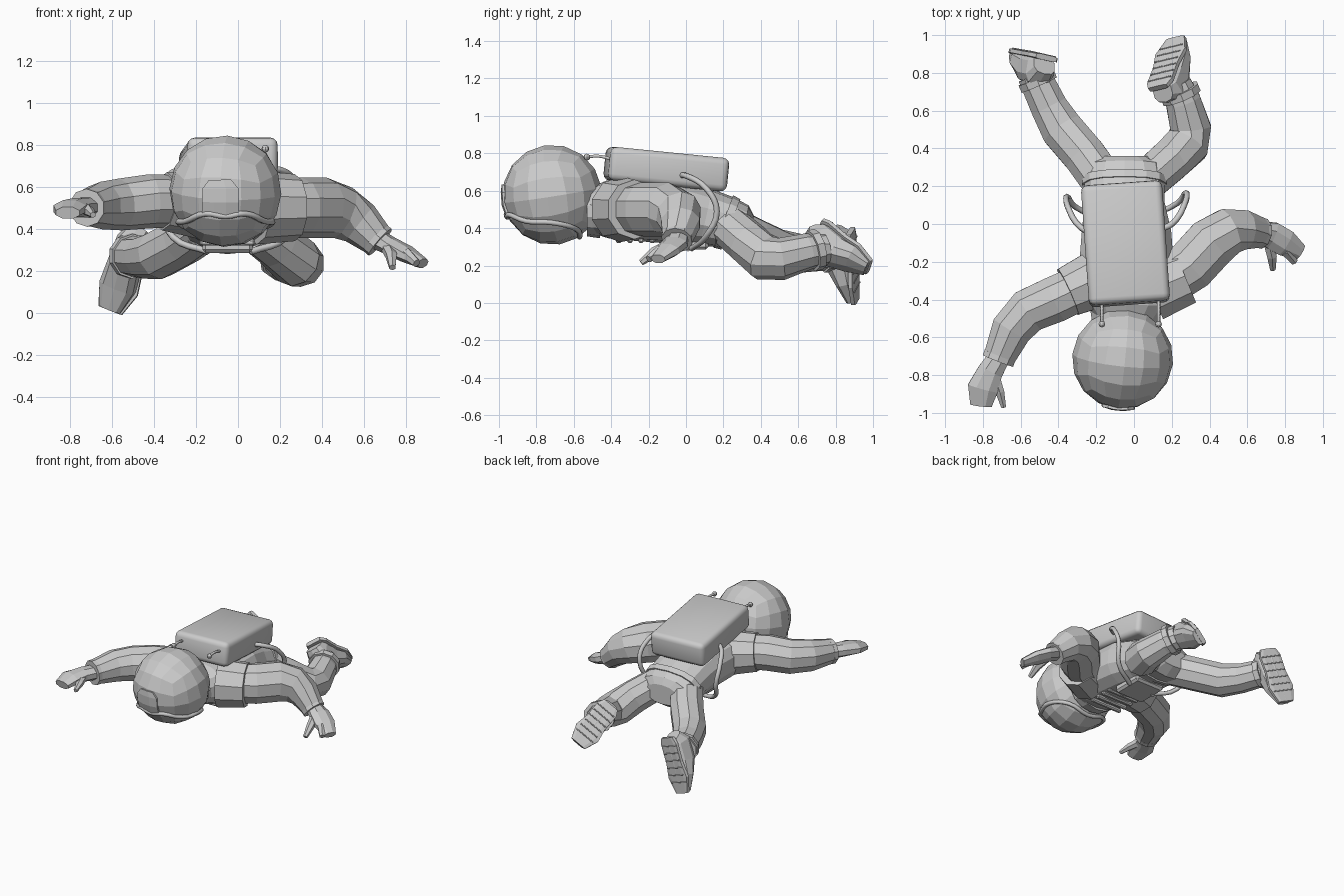
import bpy, bmesh, math
from mathutils import Vector as V

if "Cube" in bpy.data.objects:
    bpy.data.objects.remove(bpy.data.objects["Cube"])


def make_object(name, bm):
    bmesh.ops.recalc_face_normals(bm, faces=bm.faces)
    me = bpy.data.meshes.new(name)
    bm.to_mesh(me)
    bm.free()
    ob = bpy.data.objects.new(name, me)
    bpy.context.collection.objects.link(ob)
    return ob


def loft(name, stations, up=(0, 0, 1), sides=10, power=1.0):
    """Skin rings along a path; a station is (x, y, z, half_width[, half_height])."""
    bm = bmesh.new()
    pts = [V(s[:3]) for s in stations]
    rings = []
    for i, s in enumerate(stations):
        t = (pts[min(i + 1, len(pts) - 1)] - pts[max(i - 1, 0)]).normalized()
        side = t.cross(V(up)).normalized()
        top = side.cross(t)
        ring = []
        for k in range(sides):
            a = 2 * math.pi * (k + 0.5) / sides
            c, d = math.cos(a), math.sin(a)
            c = math.copysign(abs(c) ** power, c)
            d = math.copysign(abs(d) ** power, d)
            ring.append(bm.verts.new(pts[i] + side * c * s[3] * 1.03 + top * d * s[-1] * 1.03))
        rings.append(ring)
    for a, b in zip(rings, rings[1:]):
        for k in range(sides):
            j = (k + 1) % sides
            bm.faces.new((a[k], a[j], b[j], b[k]))
    bm.faces.new(rings[0])
    bm.faces.new(rings[-1])
    return make_object(name, bm)


def cuff(name, p, d, r, length=0.03):
    p, d = V(p), V(d).normalized() * length / 2
    return loft(name, [(*(p - d), r), (*(p + d), r)])


def hose(name, pts, r, cyclic=False):
    cu = bpy.data.curves.new(name, 'CURVE')
    cu.dimensions = '3D'
    cu.bevel_depth, cu.bevel_resolution, cu.resolution_u = r, 1, 4
    cu.use_fill_caps = True
    sp = cu.splines.new('BEZIER')
    sp.bezier_points.add(len(pts) - 1)
    for b, p in zip(sp.bezier_points, pts):
        b.co = p
        b.handle_left_type = b.handle_right_type = 'AUTO'
    sp.use_cyclic_u = cyclic
    ob = bpy.data.objects.new(name, cu)
    bpy.context.collection.objects.link(ob)


def box(name, loc, size, rot=(0, 0, 0), bevel=0.03, segments=3):
    bm = bmesh.new()
    bmesh.ops.create_cube(bm, size=1)
    bmesh.ops.scale(bm, vec=size, verts=bm.verts)
    bmesh.ops.bevel(bm, geom=bm.edges[:], offset=bevel, segments=segments, profile=0.5, affect='EDGES')
    ob = make_object(name, bm)
    ob.location, ob.rotation_euler = loc, rot
    return ob


# Helmet: faceted quad sphere
HEAD, R = V((-0.06, -0.715, 0.578)), 0.268
bm = bmesh.new()
bmesh.ops.create_cube(bm, size=2)
bmesh.ops.subdivide_edges(bm, edges=bm.edges[:], cuts=3, use_grid_fill=True)
for v in bm.verts:
    v.co = V([math.tan(c * math.pi / 4) for c in v.co]).normalized() * R
helmet = make_object("helmet", bm)
helmet.location, helmet.rotation_euler = HEAD, (0.15, 0.05, -0.1)

# Visor rim and forehead tab
half = [(0.36, -0.9, -0.42), (0.75, -0.55, -0.58), (0.87, 0, -0.58), (0.6, 0.5, -0.72)]
rim = [(0, -0.9, -0.45)] + half + [(0, 0.55, -0.85)] + [(-x, y, z) for x, y, z in reversed(half)]
hose("visor_rim", [HEAD + V(p).normalized() * R for p in rim], 0.015, True)
bm = bmesh.new()
rows = []
for e, w in ((-0.45, 0.34), (-0.2, 0.34), (0.05, 0.33), (0.2, 0.2)):
    rows.append([bm.verts.new(HEAD + V((w * s - 0.1, -math.cos(e), math.sin(e))).normalized() * (R + 0.008))
                 for s in (-1, -0.33, 0.33, 1)])
for a, b in zip(rows, rows[1:]):
    for k in range(3):
        bm.faces.new((a[k], a[k + 1], b[k + 1], b[k]))
tab = make_object("forehead_tab", bm)
tab.modifiers.new("thick", 'SOLIDIFY').thickness = 0.02

# Torso, neck ring, belt
loft("torso", [(-0.05, -0.50, 0.49, 0.16, 0.12), (-0.04, -0.42, 0.50, 0.22, 0.15),
               (-0.04, -0.25, 0.50, 0.25, 0.165), (-0.04, -0.05, 0.49, 0.235, 0.17),
               (-0.05, 0.10, 0.46, 0.21, 0.15), (-0.05, 0.22, 0.43, 0.21, 0.135),
               (-0.05, 0.31, 0.40, 0.19, 0.12), (-0.05, 0.36, 0.40, 0.12, 0.07)], sides=14, power=0.8)
loft("neck_ring", [(-0.05, -0.53, 0.49, 0.17, 0.13), (-0.05, -0.46, 0.49, 0.18, 0.14)], sides=14)
loft("belt", [(-0.05, 0.20, 0.435, 0.22, 0.145), (-0.05, 0.24, 0.42, 0.22, 0.14)], sides=14, power=0.8)
box("chest_unit", (-0.05, 0.0, 0.325), (0.24, 0.24, 0.08), bevel=0.015, segments=1)
for i in range(4):
    box("chest_rib", (-0.05, -0.36 + i * 0.06, 0.335), (0.26, 0.03, 0.03), bevel=0.008, segments=1)

# Backpack
pack = box("backpack", (-0.045, -0.105, 0.715), (0.43, 0.64, 0.18), (-0.1, 0, 0.07), 0.035)
bpy.context.view_layer.objects.active = pack
pack.select_set(True)
bpy.ops.object.shade_smooth_by_angle()

# Side hoses and the small nozzles at the top of the pack
path = [(0.13, -0.03, 0.68), (0.2, 0.0, 0.68), (0.27, 0.11, 0.61), (0.275, 0.165, 0.49),
        (0.23, 0.11, 0.36), (0.06, 0.03, 0.29)]
for s, n in ((1, "a"), (-1, "b")):
    hose("side_hose_" + n, [(p[0] if s > 0 else -0.08 - p[0], p[1] - (0.02 if s < 0 else 0), p[2])
                            for p in path], 0.016)
    x = -0.02 + s * 0.15
    hose("nozzle_" + n, [(x, -0.40, 0.77), (x, -0.47, 0.785), (x, -0.53, 0.78)], 0.009)
    bm = bmesh.new()
    bmesh.ops.create_uvsphere(bm, u_segments=8, v_segments=6, radius=0.018)
    make_object("nozzle_tip_" + n, bm).location = (x, -0.53, 0.78)

# Arms with shoulder sleeves
loft("shoulder_sleeve_a", [(0.09, -0.35, 0.5, 0.17), (0.27, -0.275, 0.5, 0.155)])
loft("arm_a", [(0.18, -0.30, 0.5, 0.135), (0.30, -0.22, 0.5, 0.14), (0.41, -0.10, 0.5, 0.14),
               (0.50, -0.04, 0.475, 0.125), (0.58, -0.03, 0.425, 0.105), (0.665, -0.045, 0.345, 0.08)])
loft("shoulder_sleeve_b", [(-0.15, -0.27, 0.51, 0.16), (-0.35, -0.36, 0.53, 0.135)])
loft("arm_b", [(-0.25, -0.32, 0.53, 0.12), (-0.42, -0.40, 0.53, 0.125), (-0.56, -0.46, 0.515, 0.12),
               (-0.65, -0.56, 0.51, 0.11), (-0.715, -0.71, 0.50, 0.085)])
cuff("wrist_cuff_a", (0.665, -0.047, 0.345), (0.75, -0.15, -0.65), 0.082)
cuff("wrist_cuff_b", (-0.715, -0.71, 0.5), (-0.35, -0.9, -0.05), 0.088)

# Gloves: palm with curled fingers, thumb, one loose finger
loft("glove_a", [(0.66, -0.04, 0.35, 0.055, 0.05), (0.73, -0.06, 0.315, 0.075, 0.042),
                 (0.80, -0.10, 0.28, 0.075, 0.04), (0.88, -0.15, 0.235, 0.045, 0.025)], sides=8)
loft("thumb_a", [(0.71, -0.09, 0.31, 0.03), (0.73, -0.17, 0.27, 0.028), (0.735, -0.24, 0.215, 0.016)], sides=6)
loft("finger_a", [(0.80, -0.14, 0.28, 0.03), (0.85, -0.20, 0.235, 0.02)], sides=6)
loft("glove_b", [(-0.71, -0.70, 0.50, 0.06, 0.05), (-0.76, -0.78, 0.50, 0.07, 0.048),
                 (-0.80, -0.87, 0.495, 0.085, 0.042), (-0.81, -0.96, 0.475, 0.06, 0.03)], sides=8)
loft("thumb_b", [(-0.74, -0.80, 0.50, 0.03), (-0.71, -0.89, 0.485, 0.026), (-0.69, -0.97, 0.465, 0.014)], sides=6)

# Legs
loft("leg_a", [(0.06, 0.22, 0.42, 0.11), (0.19, 0.335, 0.32, 0.115), (0.28, 0.42, 0.24, 0.12),
               (0.30, 0.51, 0.235, 0.11), (0.26, 0.65, 0.275, 0.095), (0.22, 0.74, 0.29, 0.085)])
loft("leg_b", [(-0.16, 0.22, 0.41, 0.115), (-0.26, 0.36, 0.34, 0.115), (-0.38, 0.50, 0.275, 0.115),
               (-0.45, 0.62, 0.265, 0.1), (-0.53, 0.79, 0.27, 0.09)])
cuff("ankle_cuff_a", (0.245, 0.69, 0.283), (-0.35, 0.85, 0.2), 0.108, 0.04)
cuff("ankle_cuff_b", (-0.51, 0.755, 0.27), (-0.4, 0.9, 0.05), 0.104, 0.04)


def boot(tag, heel, toe, normal):
    heel, toe = V(heel), V(toe)
    d = toe - heel
    n = V(normal)
    n = (n - d * n.dot(d) / d.length_squared).normalized()

    def section(s, width, height):
        return (*(heel + d * s - n * height / 2), width, height / 2)
    up = tuple(-n)
    loft("boot_" + tag, [section(0.02, 0.06, 0.11), section(0.13, 0.078, 0.17), section(0.45, 0.08, 0.165),
                         section(0.7, 0.088, 0.11), section(0.98, 0.055, 0.06)], up, 10, 0.75)
    loft("boot_sole_" + tag, [section(0, 0.06, 0.03), section(0.12, 0.082, 0.03), section(0.45, 0.08, 0.03),
                              section(0.72, 0.098, 0.03), section(1, 0.06, 0.03)], up, 8, 0.4)
    # Tread grooves
    for i in range(6):
        p, q = section(0.15 + i * 0.13, 0, 0), d.cross(n).normalized() * 0.075
        hose("tread_" + tag, [V(p[:3]) - q, V(p[:3]) + q], 0.004)


# Boots
boot("a", (0.12, 0.73, 0.42), (0.215, 0.99, 0.20), (-0.54, 0.65, 0.54))
boot("b", (-0.46, 0.895, 0.385), (-0.605, 0.92, 0.01), (0.22, 0.97, 0))
